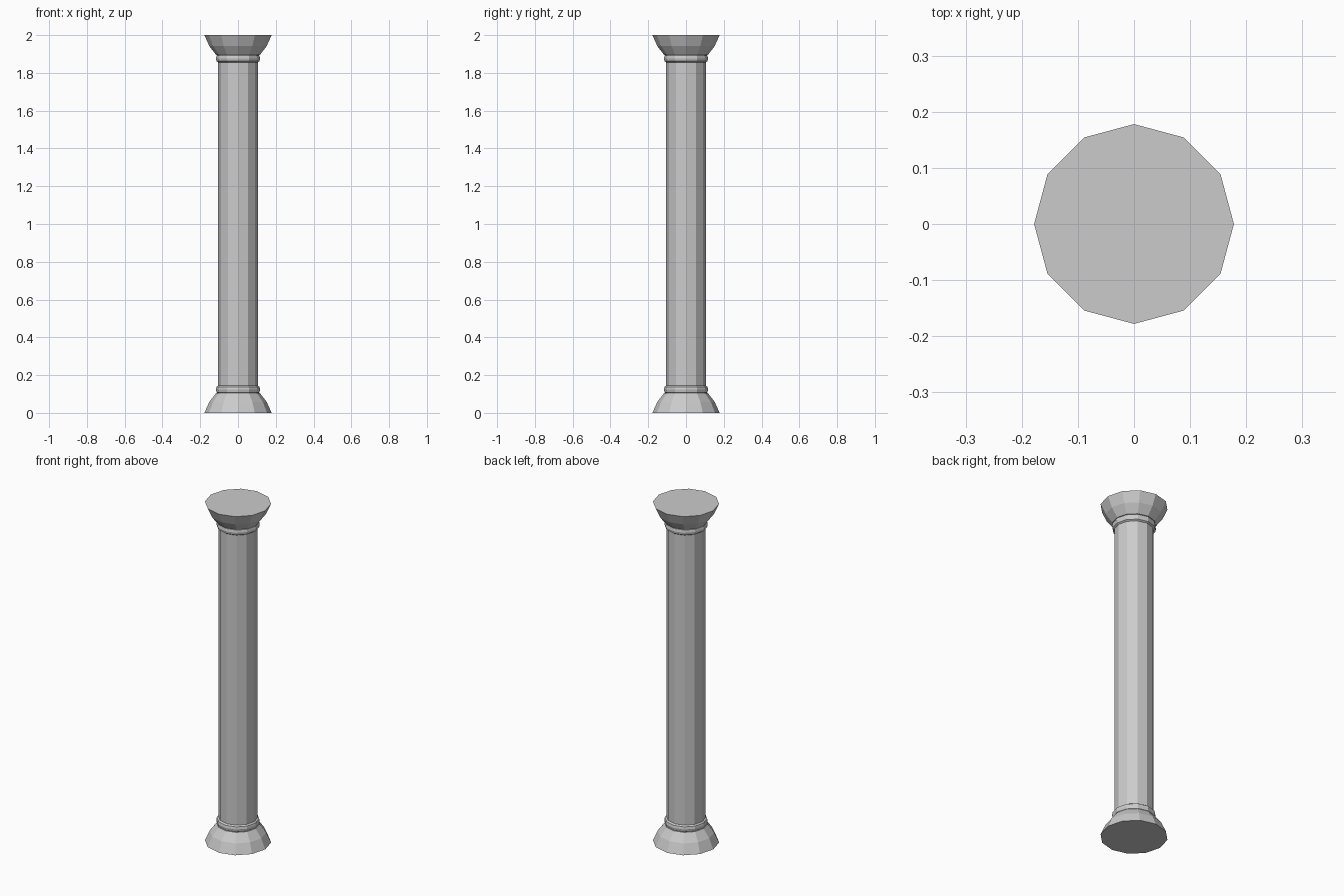
import bpy, bmesh, math

cube = bpy.data.objects.get("Cube")
if cube:
    bpy.data.objects.remove(cube, do_unlink=True)

SIDES = 12
HEIGHT = 2.0

stone = bpy.data.materials.new("grey_stone")
stone.use_nodes = True
stone.diffuse_color = (0.6, 0.6, 0.6, 1)
bsdf = stone.node_tree.nodes["Principled BSDF"]
bsdf.inputs["Base Color"].default_value = (0.6, 0.6, 0.6, 1)
bsdf.inputs["Roughness"].default_value = 0.8


def turned(name, profile):
    """Faceted solid turned around z from (radius, height) points, capped at both ends."""
    bm = bmesh.new()
    rings = []
    for r, z in profile:
        angles = [2 * math.pi * i / SIDES for i in range(SIDES)]
        rings.append([bm.verts.new((r * math.cos(a), r * math.sin(a), z)) for a in angles])
    for low, high in zip(rings, rings[1:]):
        for i in range(SIDES):
            j = (i + 1) % SIDES
            bm.faces.new((low[i], low[j], high[j], high[i]))
    bm.faces.new(rings[0])
    bm.faces.new(rings[-1])
    bmesh.ops.recalc_face_normals(bm, faces=bm.faces)
    mesh = bpy.data.meshes.new(name)
    bm.to_mesh(mesh)
    bm.free()
    mesh.materials.append(stone)
    obj = bpy.data.objects.new(name, mesh)
    bpy.context.collection.objects.link(obj)
    return obj


def flipped(profile):
    return [(r, HEIGHT - z) for r, z in reversed(profile)]


# Flared foot and rounded collar, repeated upside down at the top
foot = [(0.178, 0), (0.152, 0.058), (0.115, 0.106)]
collar = [(0.107, 0.104), (0.114, 0.109), (0.117, 0.124), (0.114, 0.138), (0.105, 0.144)]

turned("base", foot)
turned("base_collar", collar)
turned("shaft", [(0.105, 0.14), (0.105, HEIGHT - 0.14)])
turned("capital_collar", flipped(collar))
turned("capital", flipped(foot))
